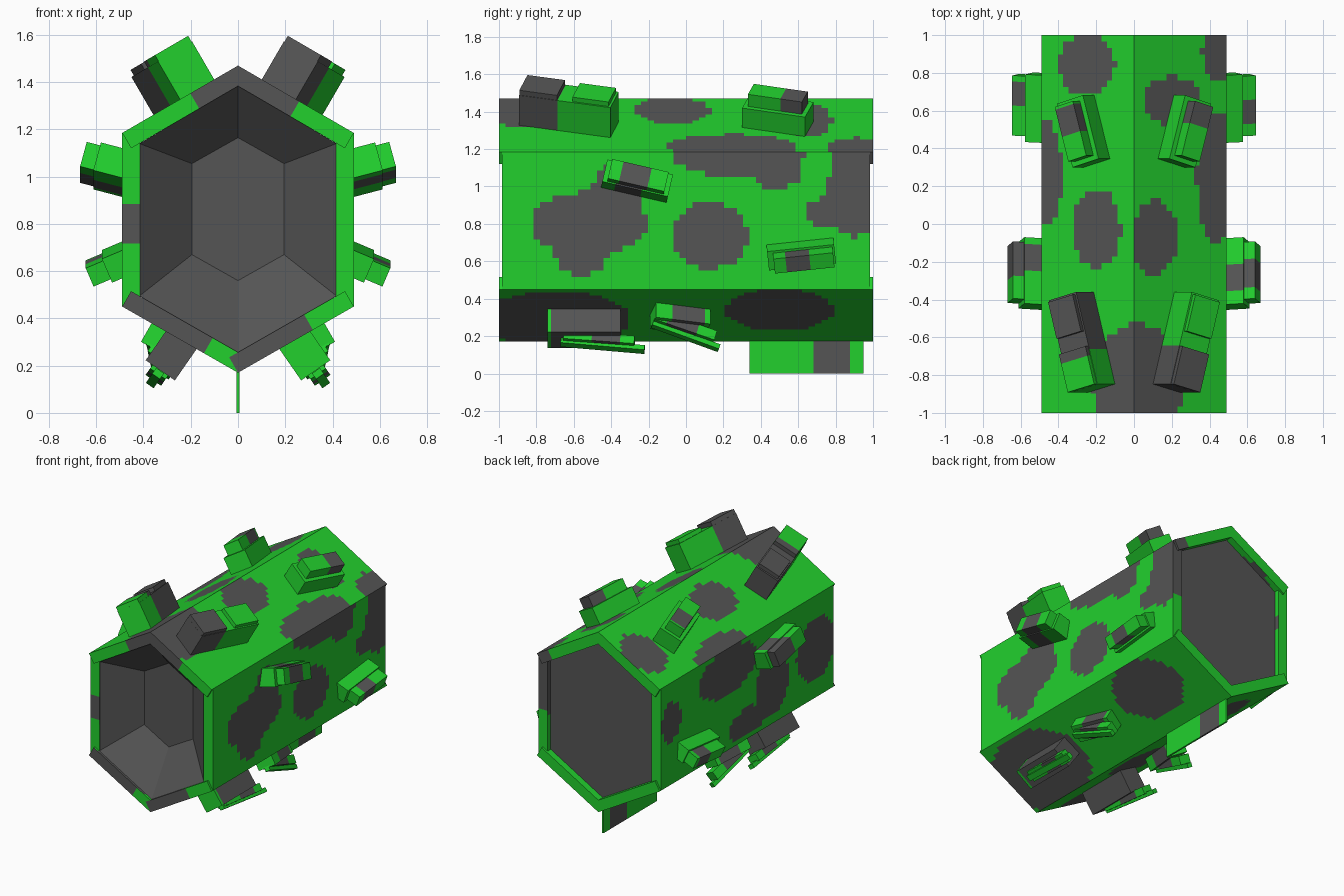
import bpy, bmesh, math
from mathutils import Matrix, Vector

if "Cube" in bpy.data.objects:
    bpy.data.objects.remove(bpy.data.objects["Cube"])


def material(name, rgb):
    m = bpy.data.materials.new(name)
    m.diffuse_color = (*rgb, 1)
    m.use_nodes = True
    m.node_tree.nodes["Principled BSDF"].inputs["Base Color"].default_value = m.diffuse_color
    return m


MATS = [material("bright_green", (0.016, 0.63, 0.027)),
        material("dark_grey", (0.09, 0.09, 0.09))]


def finish(bm, name):
    bmesh.ops.recalc_face_normals(bm, faces=bm.faces)
    me = bpy.data.meshes.new(name)
    bm.to_mesh(me)
    bm.free()
    for m in MATS:
        me.materials.append(m)
    ob = bpy.data.objects.new(name, me)
    bpy.context.collection.objects.link(ob)
    return ob


# Hexagonal shell: (upper edge, lower edge, half length) of each right-hand panel in x, z
PANELS = {
    "upper": ((0.0, 1.47), (0.49, 1.185), 1.0),
    "side": ((0.49, 1.185), (0.49, 0.45), 0.985),
    "lower": ((0.49, 0.45), (0.0, 0.17), 1.0),
}
THICK = 0.075

# Camouflage blobs: centre y, centre across, radius y, radius across
# (across is x on the upper panels and z on the others)
BLOBS = {
    ("upper", 1): [(0.65, 0.2, 0.13, 0.15), (0.25, 0.44, 0.35, 0.11), (0.92, 0.46, 0.17, 0.1),
                   (-0.07, 0.11, 0.2, 0.12), (-0.85, 0.02, 0.32, 0.24)],
    ("upper", -1): [(0.84, -0.25, 0.16, 0.15), (0.27, -0.47, 0.28, 0.09),
                    (-0.02, -0.2, 0.21, 0.13), (-0.85, 0.02, 0.32, 0.24)],
    ("side", 1): [(-0.52, 0.8, 0.31, 0.17), (-0.56, 0.64, 0.14, 0.11), (-0.38, 0.92, 0.13, 0.2),
                  (0.13, 0.74, 0.2, 0.18), (0.28, 1.16, 0.35, 0.11), (0.48, 1.08, 0.14, 0.09),
                  (0.9, 1.0, 0.14, 0.27), (0.8, 0.86, 0.17, 0.09)],
    ("side", -1): [(0.87, 0.9, 0.11, 0.14), (0.22, 1.02, 0.33, 0.17), (-0.28, 0.74, 0.19, 0.24),
                   (0.0, 0.57, 0.22, 0.1), (-0.78, 0.8, 0.22, 0.22)],
    ("lower", 1): [(-0.7, 0.29, 0.4, 0.15), (0.5, 0.34, 0.29, 0.11)],
    ("lower", -1): [(-0.85, 0.39, 0.32, 0.12), (-0.2, 0.3, 0.25, 0.1), (0.55, 0.3, 0.28, 0.11)],
}


def frame(panel):
    """Matrix with axes: across the panel (downwards), along y, outward."""
    a, b, _ = PANELS[panel]
    t = Vector((b[0] - a[0], 0, b[1] - a[1])).normalized()
    y = Vector((0, 1, 0))
    m = Matrix((t, y, t.cross(y))).transposed().to_4x4()
    m.translation = ((a[0] + b[0]) / 2, 0, (a[1] + b[1]) / 2)
    return m


def mirror(side):
    return Matrix.Diagonal((side, 1, 1, 1))


def shell_panel(panel, side):
    a, b, half = PANELS[panel]
    width = math.dist(a, b)
    bm = bmesh.new()
    bmesh.ops.create_grid(bm, x_segments=round(width / 0.034), y_segments=58, size=1)
    for v in bm.verts:
        v.co = (v.co.x * width / 2, v.co.y * half, 0)
    new = bmesh.ops.extrude_face_region(bm, geom=bm.faces[:], use_keep_orig=True)["geom"]
    for v in new:
        if isinstance(v, bmesh.types.BMVert):
            v.co.z = -THICK
    bm.transform(mirror(side) @ frame(panel))
    for f in bm.faces:
        c = f.calc_center_median()
        u = c.x if panel == "upper" else c.z
        f.material_index = int(any(((c.y - by) / ry) ** 2 + ((u - bu) / ru) ** 2 < 1
                                   for by, bu, ry, ru in BLOBS[panel, side]))
    finish(bm, f"{panel}_panel_{'right' if side > 0 else 'left'}")


for side in (1, -1):
    for panel in PANELS:
        shell_panel(panel, side)


# Grey core: funnel recess in front, flat cap at the back
def hexagon(bm, y, x, top, hi, lo, bottom):
    pts = [(0, top), (x, hi), (x, lo), (0, bottom), (-x, lo), (-x, hi)]
    return [bm.verts.new((px, y, pz)) for px, pz in pts]


bm = bmesh.new()
rings = [hexagon(bm, 0.95, 0.417, 1.385, 1.14, 0.495, 0.255),
         hexagon(bm, -0.985, 0.417, 1.385, 1.14, 0.495, 0.255),
         hexagon(bm, -0.79, 0.195, 1.165, 1.055, 0.67, 0.56)]
bm.faces.new(rings[0])
bm.faces.new(rings[2])
for r, q in zip(rings, rings[1:]):
    for i in range(6):
        j = (i + 1) % 6
        bm.faces.new((r[i], r[j], q[j], q[i]))
for f in bm.faces:
    f.material_index = 1
finish(bm, "core")


def block(name, matrix, size, z0, z1, grey=None):
    """Box from z0 to z1; grey is the painted range along its length (-0.5 to 0.5)."""
    bm = bmesh.new()
    bmesh.ops.create_cube(bm, size=1)
    if grey:
        for cut in grey:
            if abs(cut) < 0.5:
                bmesh.ops.bisect_plane(bm, geom=bm.verts[:] + bm.edges[:] + bm.faces[:],
                                       plane_co=(0, cut, 0), plane_no=(0, 1, 0))
        for f in bm.faces:
            f.material_index = int(grey[0] - 0.01 < f.calc_center_median().y < grey[1] + 0.01)
    bm.transform(matrix @ Matrix.Translation((0, 0, (z0 + z1) / 2))
                 @ Matrix.Diagonal((size[0], size[1], z1 - z0, 1)))
    finish(bm, name)


def mount(panel, side, t, y, yaw=0, roll=0):
    return (mirror(side) @ frame(panel) @ Matrix.Translation((t, y, 0))
            @ Matrix.Rotation(math.radians(-yaw), 4, 'Z')
            @ Matrix.Rotation(math.radians(roll), 4, 'Y'))


def shift(y, z=0, pitch=0):
    return Matrix.Translation((0, y, z)) @ Matrix.Rotation(math.radians(pitch), 4, 'X')


ALL = (-0.5, 0.5)
for side, tag in ((1, "right"), (-1, "left")):
    r = side > 0
    # Large front upper pod with two plates
    m = mount("upper", side, -0.018, -0.626, 15)
    block("front_pod_" + tag, m, (0.173, 0.505), -0.02, 0.185, (-0.5, -0.08) if r else (-0.12, 0.5))
    block("front_pod_plate_a_" + tag, m @ shift(-0.148), (0.168, 0.208), 0.18, 0.215,
          ALL if r else (0.25, 0.5))
    block("front_pod_plate_b_" + tag, m @ shift(0.14), (0.155, 0.2), 0.18, 0.213,
          None if r else ALL)
    # Rear upper pod with a raised block
    m = mount("upper", side, -0.008, 0.491, 16)
    block("rear_pod_" + tag, m, (0.166, 0.35), -0.02, 0.12)
    block("rear_pod_top_" + tag, m, (0.115, 0.3), 0.11, 0.195, (0.1, 0.5) if r else (-0.05, 0.45))
    # Front side pod
    m = mount("side", side, -0.2, -0.265, 13, -15)
    block("side_pod_" + tag, m, (0.125, 0.36), -0.04, 0.11, (-0.3, 0.1) if r else (0.0, 0.4))
    block("side_pod_top_" + tag, m @ shift(0.0), (0.11, 0.31), 0.1, 0.17,
          (-0.3, 0.2) if r else (-0.1, 0.5))
    # Rear side pod
    m = mount("side", side, 0.17, 0.615, -6, 23)
    block("rear_side_pod_" + tag, m, (0.11, 0.36), -0.04, 0.07)
    block("rear_side_pod_top_" + tag, m @ shift(0.01), (0.085, 0.32), 0.06, 0.15,
          (-0.3, 0.1) if r else (0.0, 0.4))
    # Front lower pod with pitched slat and rod
    m = mount("lower", side, 0.005, -0.545, 0, -5)
    block("lower_pod_" + tag, m, (0.15, 0.39), -0.03, 0.155, (-0.45, 0.5) if r else ALL)
    block("lower_pod_slat_" + tag, m @ shift(0.08, 0.16, 5), (0.08, 0.38), -0.02, 0.03, (-0.1, 0.3))
    block("lower_pod_rod_" + tag, m @ shift(0.1, 0.19, 6), (0.04, 0.45), -0.01, 0.02)
    # Rear lower pod with pitched slat and rod
    m = mount("lower", side, -0.04, -0.03, 14)
    block("rear_lower_pod_" + tag, m, (0.13, 0.3), -0.02, 0.09, (-0.2, 0.4))
    block("rear_lower_slat_" + tag, m @ shift(0.02, 0.1, 14), (0.08, 0.34), -0.03, 0.03, (-0.3, 0.2))
    block("rear_lower_rod_" + tag, m @ shift(0.03, 0.14, 15), (0.035, 0.38), -0.01, 0.02)

# Keel fin under the rear
block("keel_fin", Matrix.Translation((0, 0.645, 0)), (0.012, 0.61), 0.0, 0.19, (0.06, 0.38))
